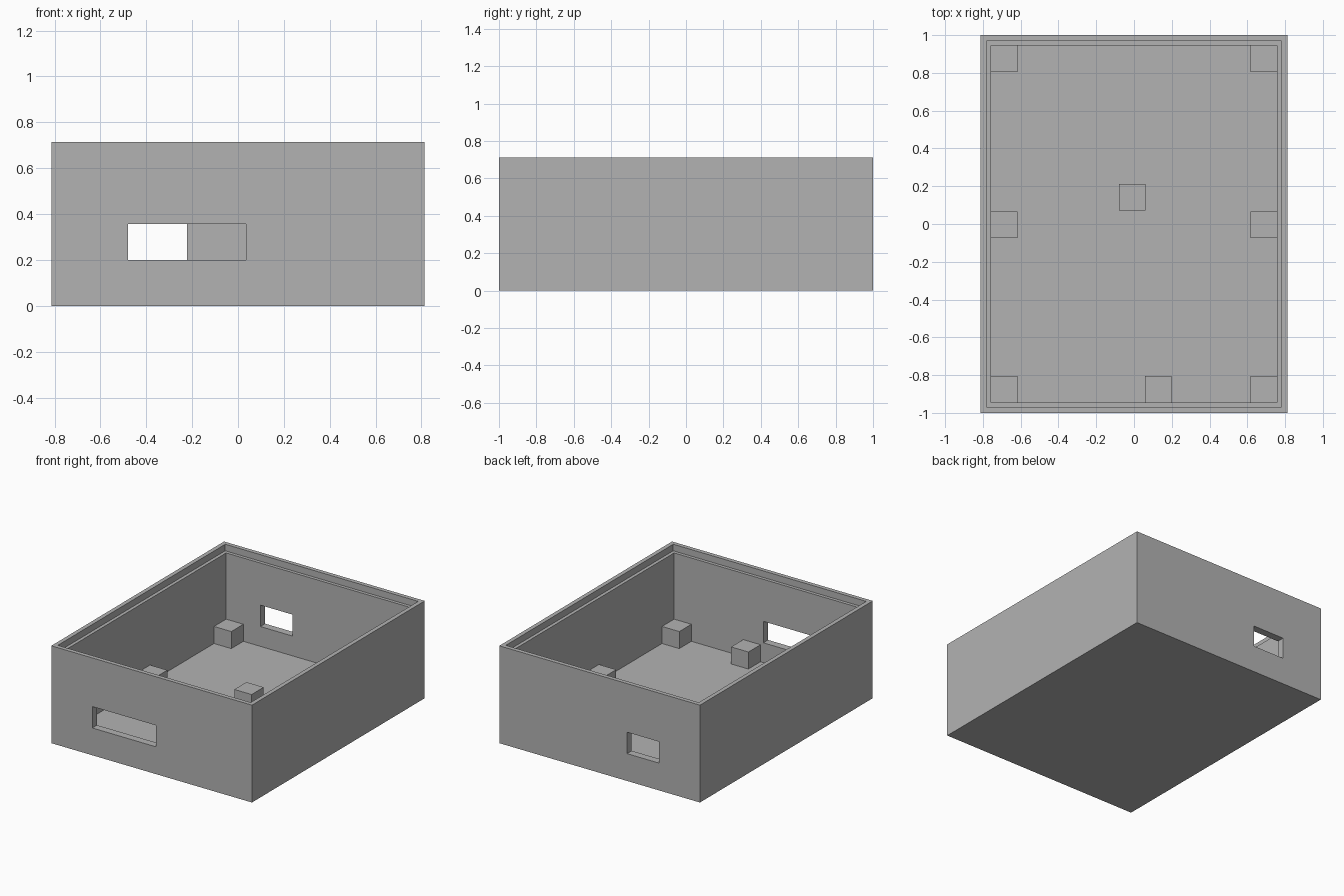
import bpy
import bmesh

cube = bpy.data.objects.get("Cube")
if cube:
    bpy.data.objects.remove(cube, do_unlink=True)

# Overall sizes
HALF_X, HALF_Y, HEIGHT = 0.813, 1.0, 0.713
WALL, LIP = 0.055, 0.031
FLOOR, LEDGE = 0.055, 0.665
POST, POST_TOP = 0.14, 0.18

grey = bpy.data.materials.new("plain grey")
grey.use_nodes = True
grey.diffuse_color = (0.45, 0.45, 0.45, 1)
grey.node_tree.nodes["Principled BSDF"].inputs["Base Color"].default_value = grey.diffuse_color


def add_object(name, bm):
    bmesh.ops.recalc_face_normals(bm, faces=bm.faces)
    mesh = bpy.data.meshes.new(name)
    bm.to_mesh(mesh)
    bm.free()
    mesh.materials.append(grey)
    obj = bpy.data.objects.new(name, mesh)
    bpy.context.collection.objects.link(obj)
    return obj


def box(name, low, high):
    bm = bmesh.new()
    bmesh.ops.create_cube(bm, size=1)
    for v in bm.verts:
        for i in range(3):
            v.co[i] = low[i] if v.co[i] < 0 else high[i]
    return add_object(name, bm)


# Open case: rectangles stepped from the underside, over the rim, down to the floor
bm = bmesh.new()
steps = [(0, 0), (0, HEIGHT), (LIP, HEIGHT), (LIP, LEDGE), (WALL, LEDGE), (WALL, FLOOR)]
rings = []
for inset, z in steps:
    x, y = HALF_X - inset, HALF_Y - inset
    rings.append([bm.verts.new(p) for p in ((-x, -y, z), (x, -y, z), (x, y, z), (-x, y, z))])
for a, b in zip(rings, rings[1:]):
    for i in range(4):
        j = (i + 1) % 4
        bm.faces.new((a[i], a[j], b[j], b[i]))
bm.faces.new(rings[0])
bm.faces.new(rings[-1])
case = add_object("case", bm)

# Window openings in the front and back walls
for name, x_end, y in (("front_window_cutter", 0.035, -HALF_Y), ("back_window_cutter", -0.222, HALF_Y)):
    cutter = box(name, (-0.48, y - 0.1, 0.2), (x_end, y + 0.1, 0.357))
    cutter.hide_render = True
    cutter.hide_viewport = True
    cutter.display_type = 'WIRE'
    cut = case.modifiers.new(name, 'BOOLEAN')
    cut.operation = 'DIFFERENCE'
    cut.solver = 'EXACT'
    cut.object = cutter

# Support posts standing on the floor
inner_x, inner_y = HALF_X - WALL, HALF_Y - WALL
edge_x, edge_y = inner_x - POST / 2, inner_y - POST / 2
posts = {"front_post": (0.128, -edge_y), "centre_post": (-0.01, 0.142)}
for side, sx in (("right", -1), ("left", 1)):
    posts["front_" + side + "_post"] = (sx * edge_x, -edge_y)
    posts["middle_" + side + "_post"] = (sx * edge_x, -0.005)
    posts["back_" + side + "_post"] = (sx * edge_x, edge_y)
for name, (x, y) in posts.items():
    h = POST / 2
    box(name, (x - h, y - h, FLOOR), (x + h, y + h, POST_TOP))
